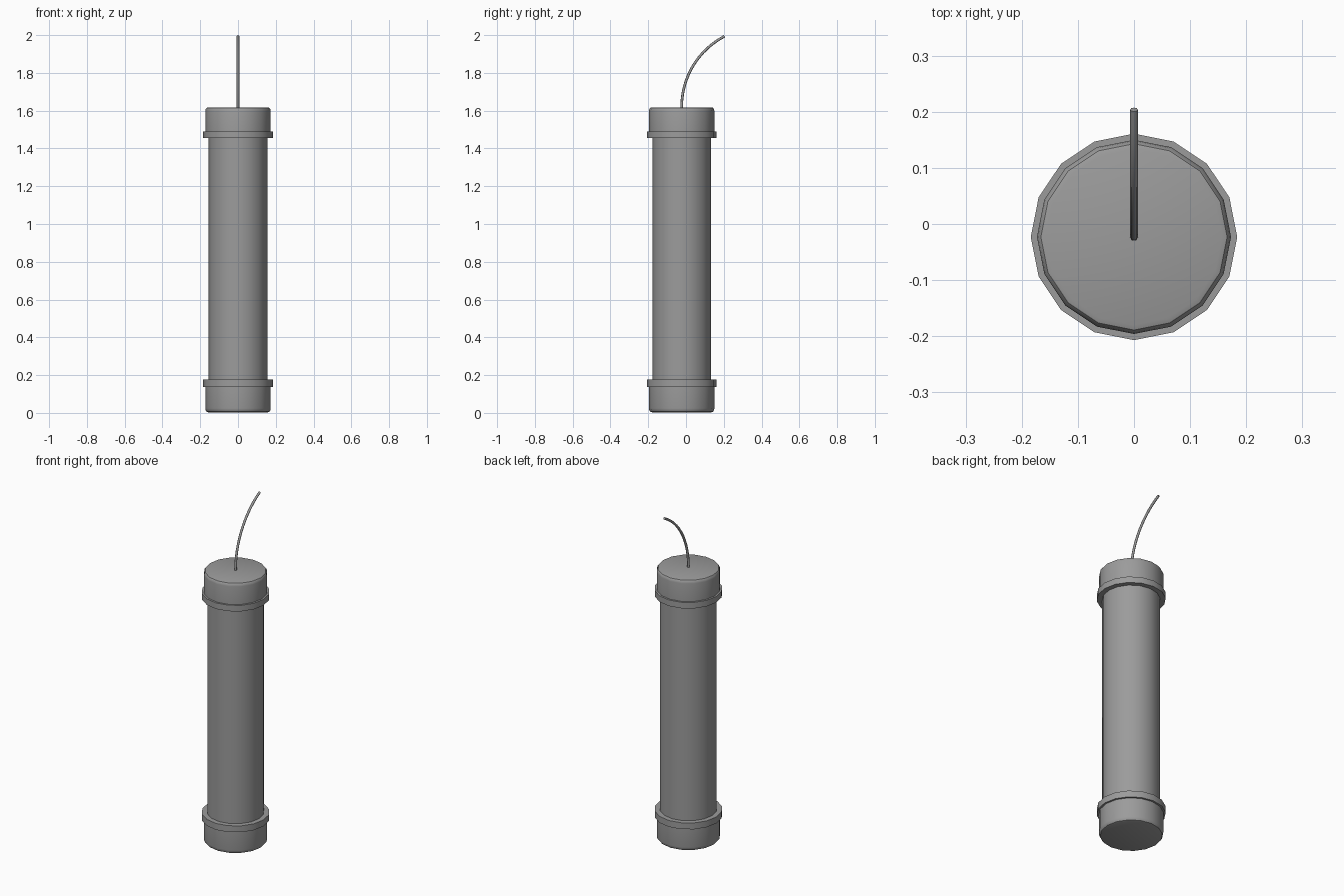
import bpy, bmesh, math

if "Cube" in bpy.data.objects:
    bpy.data.objects.remove(bpy.data.objects["Cube"])

CY = -0.023          # axis of the stick
SIDES = 16

grey = bpy.data.materials.new("plain grey")
grey.diffuse_color = (0.33, 0.33, 0.33, 1)
grey.use_nodes = True
grey.node_tree.nodes["Principled BSDF"].inputs["Base Color"].default_value = grey.diffuse_color


def lathe(name, profile):
    """Revolve (radius, z) points about the stick axis and close both ends."""
    bm = bmesh.new()
    rings = []
    for r, z in profile:
        rings.append([bm.verts.new((r * math.cos(2 * math.pi * i / SIDES),
                                    CY + r * math.sin(2 * math.pi * i / SIDES), z))
                      for i in range(SIDES)])
    for a, b in zip(rings, rings[1:]):
        for i in range(SIDES):
            j = (i + 1) % SIDES
            bm.faces.new((a[i], a[j], b[j], b[i]))
    bm.faces.new(rings[0])
    bm.faces.new(rings[-1])
    bmesh.ops.recalc_face_normals(bm, faces=bm.faces)
    me = bpy.data.meshes.new(name)
    bm.to_mesh(me)
    bm.free()
    ob = bpy.data.objects.new(name, me)
    bpy.context.collection.objects.link(ob)
    me.materials.append(grey)
    bpy.ops.object.select_all(action='DESELECT')
    ob.select_set(True)
    bpy.context.view_layer.objects.active = ob
    bpy.ops.object.shade_smooth_by_angle(angle=math.radians(35))
    return ob


# main tube
lathe("tube_body", [(0.155, 0.1), (0.155, 1.52)])

# end caps: flange, wall and rounded rim, as distance in from the outer end
cap = [(0.184, 0.163), (0.184, 0.127), (0.173, 0.127),
       (0.173, 0.02), (0.171, 0.01), (0.166, 0.003), (0.157, 0.0)]
lathe("top_cap", [(r, 1.618 - d) for r, d in cap])
lathe("bottom_cap", [(r, 0.003 + d * 1.06) for r, d in cap])

# curved fuse: a circular arc leaning towards +y
R, END = 0.4216, math.radians(62.5)
cu = bpy.data.curves.new("fuse", 'CURVE')
cu.dimensions = '3D'
cu.bevel_depth = 0.007
cu.bevel_resolution = 2
cu.use_fill_caps = True
N = 14
sp = cu.splines.new('POLY')
sp.points.add(N)
sp.points[0].co = (0, CY, 1.60, 1)
for i in range(N):
    t = END * i / (N - 1)
    sp.points[i + 1].co = (0, CY + R * (1 - math.cos(t)), 1.62 + R * math.sin(t), 1)
cu.materials.append(grey)
sp.use_smooth = True
fuse = bpy.data.objects.new("fuse", cu)
bpy.context.collection.objects.link(fuse)
